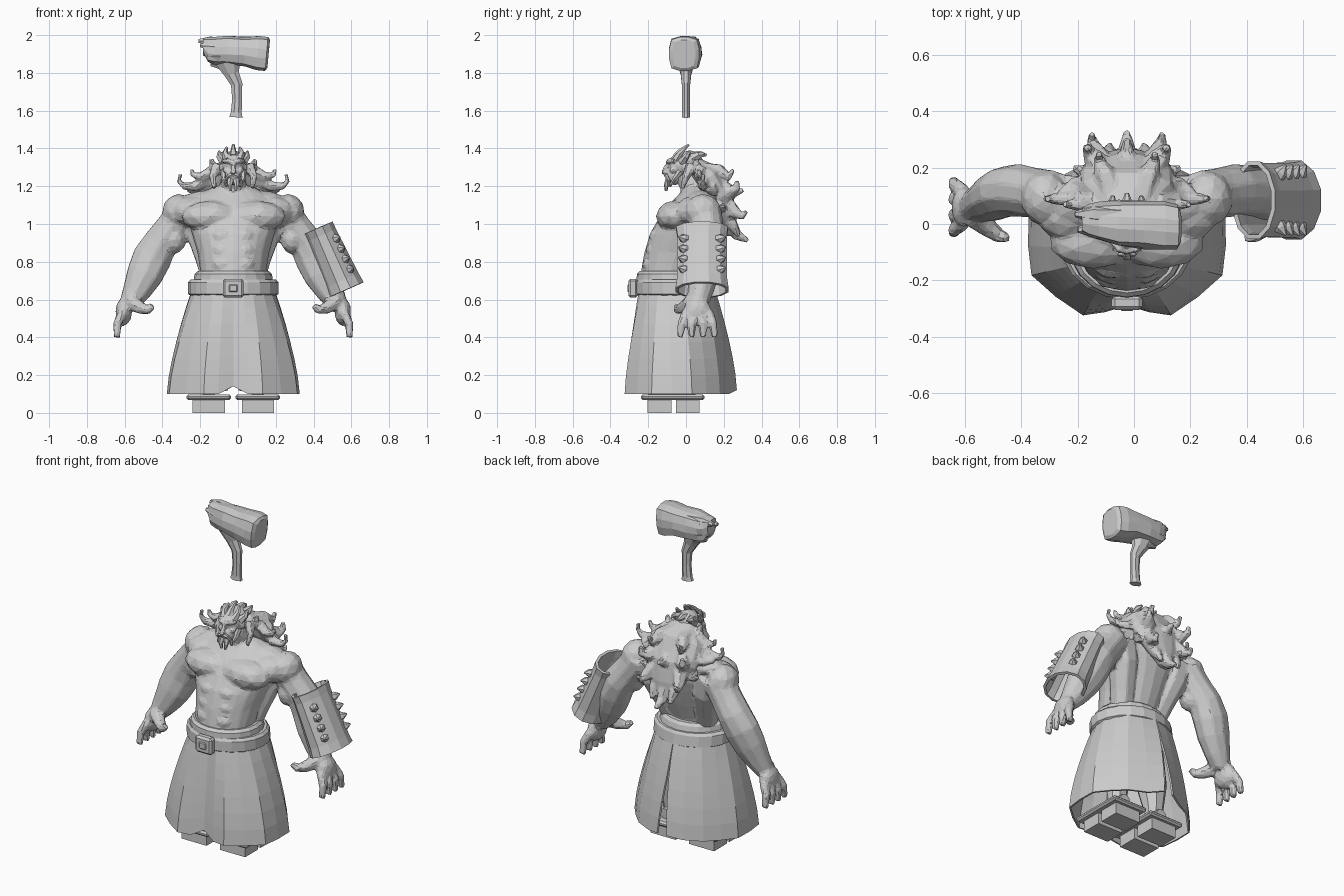
import bpy, bmesh, math, random
from mathutils import Vector, Matrix

random.seed(4)
MIDLINE = -.025          # the figure stands slightly off the origin

old = bpy.data.objects.get("Cube")
if old:
    bpy.data.objects.remove(old, do_unlink=True)

clay = bpy.data.materials.new("plain grey")
clay.use_nodes = True
clay.diffuse_color = (.6, .6, .6, 1)
clay.node_tree.nodes["Principled BSDF"].inputs["Base Color"].default_value = (.6, .6, .6, 1)


def finish(name, bm):
    """Turn a bmesh into a named object with the shared material."""
    bmesh.ops.recalc_face_normals(bm, faces=bm.faces[:])
    mesh = bpy.data.meshes.new(name)
    bm.to_mesh(mesh)
    bm.free()
    mesh.materials.append(clay)
    obj = bpy.data.objects.new(name, mesh)
    obj.location.x = MIDLINE
    bpy.context.scene.collection.objects.link(obj)
    return obj


def sculpt(obj, voxel, keep, smooth=2):
    """Fuse overlapping forms and reduce them to flat facets."""
    fuse = obj.modifiers.new("fuse", 'REMESH')
    fuse.mode = 'VOXEL'
    fuse.voxel_size = voxel
    soften = obj.modifiers.new("soften", 'SMOOTH')
    soften.factor = .5
    soften.iterations = smooth
    facet = obj.modifiers.new("facet", 'DECIMATE')
    facet.ratio = keep


def solidify(obj, thickness):
    mod = obj.modifiers.new("thickness", 'SOLIDIFY')
    mod.thickness = thickness
    mod.offset = 0


def bevel(obj, width):
    mod = obj.modifiers.new("bevel", 'BEVEL')
    mod.width = width
    mod.segments = 1


def loft(bm, rings, caps=True):
    rows = [[bm.verts.new(p) for p in ring] for ring in rings]
    n = len(rows[0])
    for a, b in zip(rows, rows[1:]):
        for i in range(n):
            j = (i + 1) % n
            bm.faces.new((a[i], a[j], b[j], b[i]))
    if caps:
        bm.faces.new(rows[0])
        bm.faces.new(rows[-1])


def tube(bm, points, radii, sides=8, caps=True):
    """Loft along a path; each radius is a number or an (in-plane, across) pair."""
    pts = [Vector(p) for p in points]
    span = pts[-1] - pts[0]
    across = Vector((0, 1, 0)) if abs(span.y) < abs(span.x) + abs(span.z) * .5 else Vector((1, 0, 0))
    rings = []
    for i, p in enumerate(pts):
        t = (pts[min(i + 1, len(pts) - 1)] - pts[max(i - 1, 0)]).normalized()
        u = t.cross(across).normalized()
        v = u.cross(t)
        r = radii[i]
        ru, rv = r if isinstance(r, tuple) else (r, r)
        angles = [math.tau * (k + .5) / sides for k in range(sides)]
        rings.append([p + u * ru * math.cos(a) + v * rv * math.sin(a) for a in angles])
    loft(bm, rings, caps)


def blob(bm, centre, size):
    matrix = Matrix.Translation(centre) @ Matrix.Diagonal((*size, 1))
    bmesh.ops.create_icosphere(bm, subdivisions=2, radius=1, matrix=matrix)


def box(bm, centre, size):
    matrix = Matrix.Translation(centre) @ Matrix.Diagonal((*size, 1))
    bmesh.ops.create_cube(bm, size=1, matrix=matrix)


def oval(z, rx, front, back, sides=20):
    angles = [math.tau * k / sides for k in range(sides)]
    mid, ry = (front + back) / 2, (back - front) / 2
    return [Vector((rx * math.cos(a), mid + ry * math.sin(a), z)) for a in angles]


def flip(points, s):
    return [(s * x, y, z) for x, y, z in points]


def tuft(bm, points, width, s=1, tip=.007):
    """Lock of hair that tapers to a tip."""
    n = len(points) - 1
    tube(bm, flip(points, s), [max(width * (1 - (i / n) ** 1.4), tip) for i in range(n + 1)], 6)


# Body: torso, muscles, arms and hands fused into one form
bm = bmesh.new()
loft(bm, [oval(*r) for r in (
    (.6, .18, -.23, .1), (.75, .175, -.238, .08), (.85, .19, -.22, .12), (.95, .22, -.19, .155),
    (1.03, .24, -.145, .18), (1.1, .235, -.095, .185), (1.16, .18, -.035, .165), (1.2, .1, .0, .14))])
tube(bm, [(0, .09, 1.12), (0, .04, 1.2), (0, -.01, 1.27)], [.09, .075, .06])
arm = [(.26, .1, 1.07), (.325, .11, .98), (.385, .12, .9), (.43, .115, .82),
       (.47, .095, .73), (.515, .075, .64), (.555, .06, .575)]
girth = [.09, .09, .095, (.108, .092), (.1, .085), (.076, .068), (.052, .055)]
for s in (1, -1):
    blob(bm, (s * .12, -.06, 1.04), (.16, .1, .085))        # chest
    blob(bm, (s * .21, .04, 1.065), (.12, .1, .085))        # chest into shoulder
    blob(bm, (s * .29, .09, 1.065), (.088, .1, .095))       # shoulder
    blob(bm, (s * .31, .085, .92), (.06, .07, .08))         # inner upper arm
    blob(bm, (s * .12, .08, 1.125), (.16, .09, .055))       # upper back
    tube(bm, flip([(.2, .09, 1.08), (.175, .085, .97), (.135, .03, .82), (.11, -.01, .7)], s),
         [.09, .085, .07, .06])                             # side back
    for k in range(3):
        blob(bm, (s * .055, -.19 + k * .018, .785 + k * .075), (.06, .042, .042))
    tube(bm, flip(arm, s), girth, 10)
    blob(bm, (s * .58, .06, .535), (.045, .078, .075))      # palm
    for k in range(4):
        y, spread = .0 + k * .04, (k - 1.5) * .022
        tube(bm, flip([(.585, y, .53), (.615, y + spread * .7, .47), (.615, y + spread, .4)], s),
             [.028, .025, .019], 6)
    tube(bm, flip([(.55, .03, .59), (.49, -.015, .555), (.45, -.045, .545), (.425, -.05, .57)], s),
         [.045, .036, .026, .02], 6)
sculpt(finish("body", bm), .01, .09, 4)

# Head with brow, nose, ears and jaw
bm = bmesh.new()
blob(bm, (0, -.02, 1.31), (.06, .075, .075))
blob(bm, (0, -.06, 1.255), (.045, .05, .05))
tube(bm, [(0, -.08, 1.33), (0, -.108, 1.3), (0, -.118, 1.275), (0, -.09, 1.265)], [.01, .012, .017, .012], 6)
for s in (1, -1):
    tube(bm, flip([(.0, -.095, 1.325), (.03, -.09, 1.335), (.056, -.06, 1.335)], s), [.013, .014, .01], 6)
    blob(bm, (s * .036, -.068, 1.285), (.02, .02, .016))
    blob(bm, (s * .062, -.005, 1.3), (.012, .018, .028))
sculpt(finish("head", bm), .006, .3)

# Beard and moustache
bm = bmesh.new()
for s in (1, -1):
    tuft(bm, [(.0, -.105, 1.262), (.025, -.105, 1.255), (.042, -.09, 1.23), (.045, -.09, 1.2)], .014, s)
    tuft(bm, [(.05, -.03, 1.28), (.052, -.06, 1.24), (.035, -.085, 1.2)], .02, s)
    tuft(bm, [(.015, -.09, 1.235), (.018, -.105, 1.205), (.012, -.105, 1.175)], .02, s)
finish("beard", bm)

# Crown of spiky hair
bm = bmesh.new()
blob(bm, (0, .02, 1.335), (.065, .07, .055))
tuft(bm, [(0, -.05, 1.355), (0, -.03, 1.385), (0, .015, 1.42)], .026)
tuft(bm, [(0, .05, 1.36), (0, .08, 1.37), (0, .11, 1.365)], .03)
for s in (1, -1):
    tuft(bm, [(.03, -.05, 1.34), (.045, -.03, 1.375), (.035, .0, 1.405)], .026, s)
    tuft(bm, [(.05, -.02, 1.33), (.075, .0, 1.355), (.075, .02, 1.385)], .026, s)
    tuft(bm, [(.04, .04, 1.35), (.055, .07, 1.365), (.05, .1, 1.37)], .03, s)
finish("hair_crown", bm)

# Mane: broad mass down the back, with curls at the sides and behind
bm = bmesh.new()
tube(bm, [(0, .04, 1.31), (0, .12, 1.25), (0, .18, 1.14), (0, .22, 1.03), (0, .24, .94)],
     [(.05, .08), (.08, .17), (.075, .17), (.05, .11), (.03, .04)], 14)
locks = [
    (.035, [(.13, .1, 1.24), (.2, .09, 1.2), (.26, .09, 1.2), (.288, .09, 1.225), (.28, .09, 1.265)]),
    (.035, [(.11, .08, 1.28), (.17, .07, 1.25), (.215, .07, 1.26), (.22, .07, 1.29)]),
    (.045, [(.13, .13, 1.2), (.19, .14, 1.17), (.24, .11, 1.18)]),
    (.05, [(.05, .1, 1.28), (.08, .18, 1.28), (.1, .23, 1.25), (.1, .25, 1.29)]),
    (.035, [(.07, .04, 1.29), (.11, .06, 1.31), (.115, .05, 1.345)]),
    (.05, [(.08, .17, 1.2), (.12, .24, 1.17), (.14, .27, 1.19), (.14, .27, 1.23)]),
    (.045, [(.08, .2, 1.13), (.11, .26, 1.06), (.125, .3, 1.04), (.125, .32, 1.07)]),
    (.045, [(.06, .2, 1.06), (.07, .25, .99), (.06, .28, .935)]),
    (.035, [(.08, .03, 1.31), (.11, -.0, 1.25), (.1, -.02, 1.19)]),
    (.04, [(.12, .15, 1.12), (.16, .19, 1.08), (.19, .2, 1.1)])]
for width, path in locks:
    for s in (1, -1):
        tuft(bm, path, width, s, .013)
tuft(bm, [(0, .22, 1.02), (0, .27, .94), (0, .33, .91)], .05, tip=.013)
tuft(bm, [(0, .17, 1.2), (0, .25, 1.16), (0, .305, 1.18)], .05, tip=.013)
sculpt(finish("mane", bm), .009, .18)

# Skirt: pleated panels from waist to hem, slit at the back
waist = [(0, -.24), (.1, -.23), (.19, -.145), (.215, -.02), (.15, .1), (0, .15)]
hem = [(0, -.285), (.155, -.32), (.335, -.18), (.345, .03), (.215, .175), (.005, .265)]


def pleat(outline, depth):
    result = []
    for a, b in zip(outline, outline[1:]):
        middle = (Vector(a) + Vector(b)) / 2
        result += [Vector(a), middle * (1 - depth)]
    return result + [Vector(outline[-1])]


bm = bmesh.new()
top, low = pleat(waist, -.04), pleat(hem, -.02)
last = len(top) - 1
order = [(-1, i) for i in range(last, 0, -1)] + [(1, i) for i in range(last + 1)]
rows = []
for level in range(7):
    t = level / 6
    row = []
    for s, i in order:
        p = top[i].lerp(low[i], 1 - (1 - t) ** 1.45)
        drop = .14 if i == 0 else .12 if i == last else .1
        opening = .035 * max(0, t - .3) if i == last else 0
        row.append(bm.verts.new((s * (p.x + opening), p.y, .65 + (drop - .65) * t)))
    rows.append(row)
for a, b in zip(rows, rows[1:]):
    for i in range(len(order) - 1):
        bm.faces.new((a[i], a[i + 1], b[i + 1], b[i]))
solidify(finish("skirt", bm), .01)

# Belt, sash and buckle
for name, rings in (
        ("belt", [(.62, .225, -.255, .145), (.63, .24, -.268, .16), (.69, .24, -.268, .15), (.705, .225, -.26, .14)]),
        ("sash", [(.69, .2, -.255, .12), (.7, .21, -.262, .13), (.735, .205, -.26, .12), (.75, .19, -.245, .105)])):
    bm = bmesh.new()
    loft(bm, [oval(*r) for r in rings])
    finish(name, bm)
bm = bmesh.new()
box(bm, (0, -.28, .66), (.11, .05, .1))
box(bm, (0, -.295, .66), (.06, .03, .055))
bevel(finish("buckle", bm), .012)

# Legs, feet and raised wooden sandals
for s, side in ((1, "left"), (-1, "right")):
    bm = bmesh.new()
    tube(bm, flip([(.1, -.04, .62), (.125, -.03, .35), (.13, -.02, .2), (.13, -.02, .1)], s), [.09, .09, .06, .045])
    tube(bm, flip([(.13, .05, .125), (.13, -.08, .13), (.13, -.2, .11)], s), [.035, (.035, .055), (.015, .06)])
    finish(side + "_leg", bm)
    bm = bmesh.new()
    box(bm, (s * .13, -.07, .083), (.235, .335, .03))
    bevel(finish(side + "_sandal_plate", bm), .01)
    bm = bmesh.new()
    for y in (-.14, .01):
        box(bm, (s * .13, y, .037), (.17, .125, .075))
    finish(side + "_sandal_blocks", bm)

# Studded bracer on the left forearm
upper, lower = Vector((.45, .085, .98)), Vector((.595, .085, .65))
bm = bmesh.new()
tube(bm, [upper, upper.lerp(lower, .12), upper.lerp(lower, .85), lower],
     [(.078, .135), (.078, .128), (.094, .13), (.1, .138)], 12, caps=False)
solidify(finish("bracer", bm), .016)
bm = bmesh.new()
outward = Vector((.915, 0, .4))
for s in (1, -1):
    for k in range(4):
        root = upper.lerp(lower, .25 + k * .165) + outward * .054 + Vector((0, s * .083, 0))
        aim = (outward * .75 + Vector((0, s, 0))).normalized()
        tube(bm, [root, root + aim * .022, root + aim * .052], [.025, .024, .004], 6)
finish("bracer_studs", bm)

# Floating hammer: bent handle and rough stone head with a splintered end
bm = bmesh.new()
tube(bm, [(.014, 0, 1.565), (.016, 0, 1.59), (.02, 0, 1.66), (.018, 0, 1.74), (-.008, 0, 1.795), (-.025, 0, 1.86)],
     [(.038, .024), (.031, .023), (.028, .022), (.033, .024), (.042, .03), (.075, .05)], 8)
finish("hammer_handle", bm)
bm = bmesh.new()
rings = []
for x, z, hz, y, hy in ((.187, 1.9, .075, -.01, .06), (.176, 1.9, .09, -.01, .08), (.13, 1.905, .09, -.005, .086),
                        (.06, 1.915, .08, 0, .088), (-.03, 1.918, .076, .005, .08), (-.1, 1.917, .074, .01, .068),
                        (-.135, 1.922, .066, .012, .058), (-.16, 1.945, .04, .015, .045)):
    ring = []
    for k in range(12):
        a = math.tau * (k + .5) / 12
        c, d = math.cos(a), math.sin(a)
        rough = random.uniform(.9, 1.04) if x < .1 else 1
        grow = rough / (c ** 4 + d ** 4) ** .25     # rounded square section
        lean = .1 * d * hz if x > .1 else 0
        ring.append(Vector((x + lean, y + hy * c * grow, z + hz * d * grow)))
    rings.append(ring)
loft(bm, rings)
for tip in ((-.185, .035, 1.97), (-.175, -.02, 1.945), (-.16, .045, 1.9), (-.12, .01, 1.845), (-.14, -.03, 1.89)):
    end = Vector(tip)
    tube(bm, [Vector((-.02, end.y * .8, 1.915 + (end.z - 1.915) * .6)), end + Vector((.06, 0, -.005)), end],
         [.04, .032, .01], 6)
finish("hammer_head", bm)
